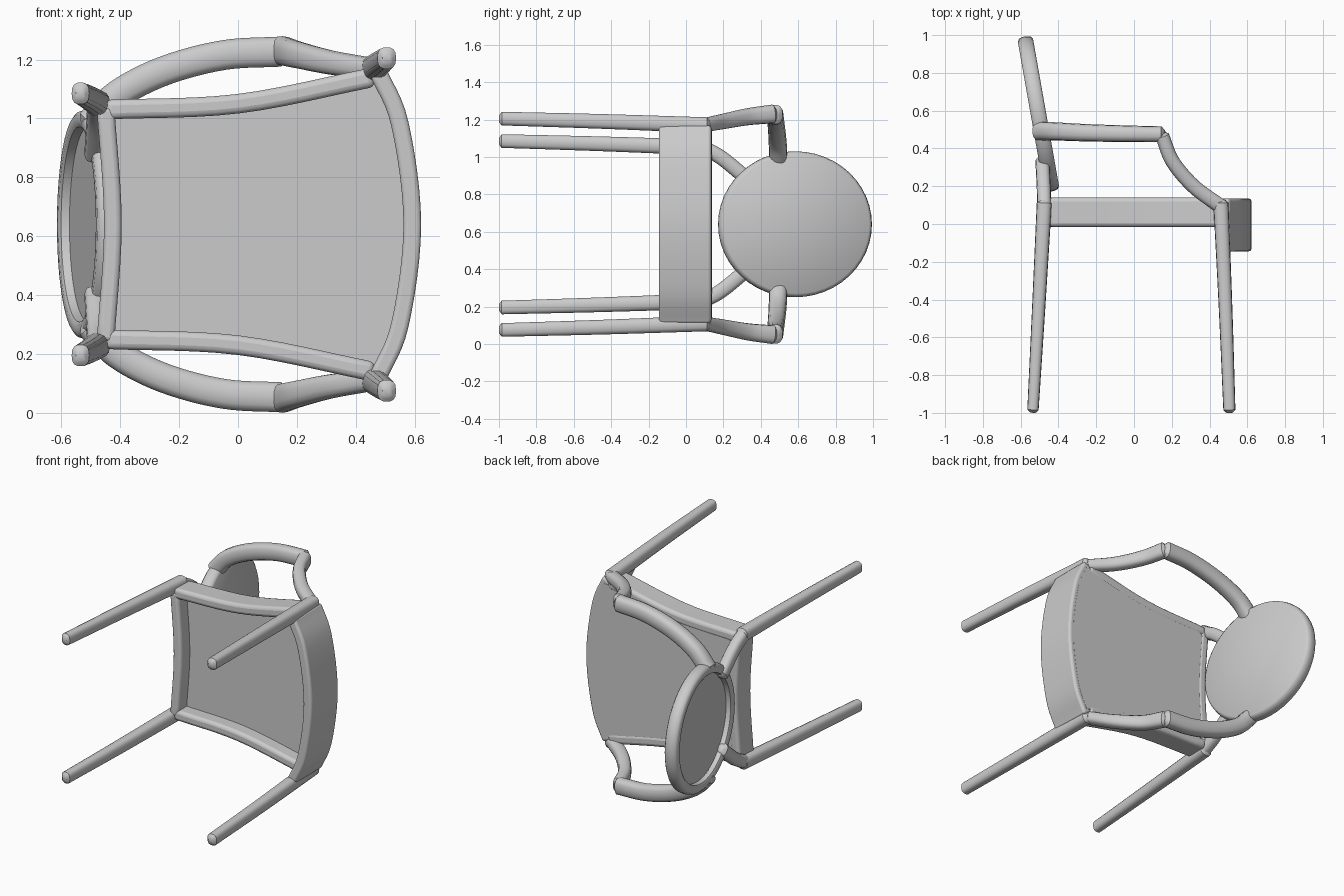
import bpy, bmesh, math
from mathutils import Vector, Matrix

if "Cube" in bpy.data.objects:
    bpy.data.objects.remove(bpy.data.objects["Cube"])

MID = 0.64  # centre of the chair's width, which runs along z

paint = bpy.data.materials.new("light_grey")
paint.diffuse_color = (0.6, 0.6, 0.6, 1)
paint.use_nodes = True
paint.node_tree.nodes["Principled BSDF"].inputs["Base Color"].default_value = paint.diffuse_color


def finish(name, bm, bevel=0.0, loc=(0, 0, 0)):
    bmesh.ops.recalc_face_normals(bm, faces=bm.faces)
    mesh = bpy.data.meshes.new(name)
    bm.to_mesh(mesh)
    bm.free()
    mesh.materials.append(paint)
    ob = bpy.data.objects.new(name, mesh)
    ob.location = loc
    bpy.context.collection.objects.link(ob)
    bpy.ops.object.select_all(action='DESELECT')
    ob.select_set(True)
    bpy.context.view_layer.objects.active = ob
    if bevel:
        mod = ob.modifiers.new("round_edges", 'BEVEL')
        mod.width, mod.segments, mod.limit_method = bevel, 3, 'ANGLE'
        mod.angle_limit = math.radians(40)
    bpy.ops.object.shade_smooth_by_angle(angle=math.radians(40))
    return ob


def smooth_path(pts, steps=6):
    """Catmull-Rom curve through the points."""
    p = [Vector(q) for q in pts]
    p = [2 * p[0] - p[1]] + p + [2 * p[-1] - p[-2]]
    out = []
    for a, b, c, d in zip(p, p[1:], p[2:], p[3:]):
        for i in range(steps):
            t = i / steps
            out.append(0.5 * (2 * b + (c - a) * t + (2 * a - 5 * b + 4 * c - d) * t * t
                              + (3 * b - a - 3 * c + d) * t ** 3))
    return out + [p[-2]]


def bar(name, pts, across, r0, r1=None, sides=14):
    """Rounded bar along a curve; r0, r1 = (half size along 'across', other half size)."""
    r1 = r1 or r0
    path = smooth_path(pts)
    n = len(path) - 1
    secs = []
    for i, p in enumerate(path):
        t = (path[min(i + 1, n)] - path[max(i - 1, 0)]).normalized()
        secs.append((p, t, Vector(r0).lerp(Vector(r1), i / n), 1.0))
    # domed ends
    def cap(s, sign):
        p, t, r, _ = s
        h = 0.5 * min(r)
        return [(p - sign * t * h * (1 - math.cos(a)), t, r, math.cos(a) * 0.55 + 0.45)
                for a in (0.5, 1.0, 1.5)]
    secs = cap(secs[0], 1)[::-1] + secs + cap(secs[-1], -1)
    bm = bmesh.new()
    rings = []
    for p, t, r, k in secs:
        u = Vector(across)
        u = (u - t * u.dot(t)).normalized()
        w = t.cross(u)
        ring = []
        for j in range(sides):
            a = 2 * math.pi * j / sides
            c, s = math.cos(a), math.sin(a)
            c, s = (math.copysign(abs(v) ** 0.75, v) for v in (c, s))
            ring.append(bm.verts.new(p + k * (u * c * r[0] + w * s * r[1])))
        rings.append(ring)
    for a, b in zip(rings, rings[1:]):
        for j in range(sides):
            m = (j + 1) % sides
            bm.faces.new((a[j], a[m], b[m], b[j]))
    bm.faces.new(rings[0])
    bm.faces.new(rings[-1][::-1])
    return finish(name, bm)


def prism(name, outline, y0, y1, bevel):
    """Extrude an (x, z) outline along y."""
    bm = bmesh.new()
    low = [bm.verts.new((x, y0, z)) for x, z in outline]
    high = [bm.verts.new((x, y1, z)) for x, z in outline]
    n = len(low)
    for i in range(n):
        j = (i + 1) % n
        bm.faces.new((low[i], low[j], high[j], high[i]))
    bm.faces.new(low)
    bm.faces.new(high[::-1])
    return finish(name, bm, bevel)


def band(name, pts, half, y0, y1, bevel):
    """Upright strip following an (x, z) curve."""
    path = smooth_path([(x, z, 0) for x, z in pts])
    n = len(path) - 1
    left, right = [], []
    for i, p in enumerate(path):
        t = (path[min(i + 1, n)] - path[max(i - 1, 0)]).normalized()
        side = Vector((-t.y, t.x, 0)) * half
        left.append((p + side).xy)
        right.append((p - side).xy)
    return prism(name, left + right[::-1], y0, y1, bevel)


# Seat frame: deep curved front apron, curved back rail, two side rails
front = [(0.475, MID + 0.52), (0.55, MID + 0.34), (0.592, MID), (0.55, MID - 0.34), (0.475, MID - 0.52)]
back = [(-0.45, MID + 0.40), (-0.425, MID), (-0.45, MID - 0.40)]
side_rail = [(-0.45, 0.39), (0.0, 0.41), (0.46, 0.50)]
band("front_apron", front, 0.03, -0.145, 0.135, 0.015)
band("back_rail", back, 0.03, -0.015, 0.14, 0.018)
for s, tag in ((1, "upper"), (-1, "lower")):
    band("side_rail_" + tag, [(x, MID + s * z) for x, z in side_rail], 0.033, -0.015, 0.14, 0.02)

# Seat panel filling the frame
top_edge = [(x, MID + z) for x, z in side_rail]
low_edge = [(x, MID - z) for x, z in side_rail[::-1]]
loop = []
for edge in (top_edge, front, low_edge, back[::-1]):
    loop += [p.xy for p in smooth_path([(x, z, 0) for x, z in edge])][1:-1]
prism("seat_panel", loop, 0.075, 0.136, 0.0)

for s, tag in ((1, "upper"), (-1, "lower")):
    def P(x, y, z):
        return (x, y, MID + s * z)
    # Legs
    bar("front_leg_" + tag, [P(0.505, -0.985, 0.565), P(0.485, -0.45, 0.55), P(0.46, 0.11, 0.53)],
        (1, 0, 0), (0.032, 0.037), (0.04, 0.043))
    bar("back_leg_" + tag, [P(-0.535, -0.985, 0.445), P(-0.505, -0.45, 0.43), P(-0.475, 0.11, 0.41)],
        (1, 0, 0), (0.03, 0.037), (0.04, 0.043))
    # Slanted strut from back leg to backrest
    bar("back_strut_" + tag, [P(-0.475, 0.08, 0.415), P(-0.478, 0.19, 0.355), P(-0.485, 0.33, 0.24)],
        (1, 0, 0), (0.037, 0.04))
    # Arm support sweeping up from the front corner
    bar("arm_support_" + tag,
        [P(0.45, 0.10, 0.53), P(0.315, 0.20, 0.55), P(0.205, 0.33, 0.575), P(0.15, 0.465, 0.59)],
        (0, 0, 1), (0.037, 0.04), (0.05, 0.038))
    # Armrest bowing outward and returning to the backrest
    bar("armrest_" + tag,
        [P(0.145, 0.475, 0.587), P(-0.05, 0.478, 0.575), P(-0.25, 0.483, 0.522),
         P(-0.41, 0.49, 0.44), P(-0.50, 0.493, 0.345)],
        (0, 1, 0), (0.042, 0.052), (0.05, 0.05))

# Round backrest, tilted back, with a recessed panel inside its rim on the rear
RECESS = 0.035
bm = bmesh.new()
profile = [(0.0, 0.04), (0.95, 0.04), (0.985, 0.03), (1.0, 0.008), (1.0, -0.012), (0.985, -0.032),
           (0.95, -0.042), (0.88, -0.042), (0.85, -0.035), (0.84, RECESS - 0.042), (0.0, RECESS - 0.042)]
rings = []
for r, h in profile:
    count = 48 if r else 1
    rings.append([bm.verts.new((h, 0.416 * r * math.cos(2 * math.pi * i / 48),
                                0.39 * r * math.sin(2 * math.pi * i / 48))) for i in range(count)])
for a, b in zip(rings, rings[1:]):
    for i in range(48):
        j = (i + 1) % 48
        if len(a) == 1:
            bm.faces.new((a[0], b[i], b[j]))
        elif len(b) == 1:
            bm.faces.new((a[i], b[0], a[j]))
        else:
            bm.faces.new((a[i], b[i], b[j], a[j]))
bmesh.ops.rotate(bm, verts=bm.verts, cent=(0, 0, 0), matrix=Matrix.Rotation(math.radians(10), 3, 'Z'))
finish("backrest", bm, loc=(-0.505, 0.583, MID))
